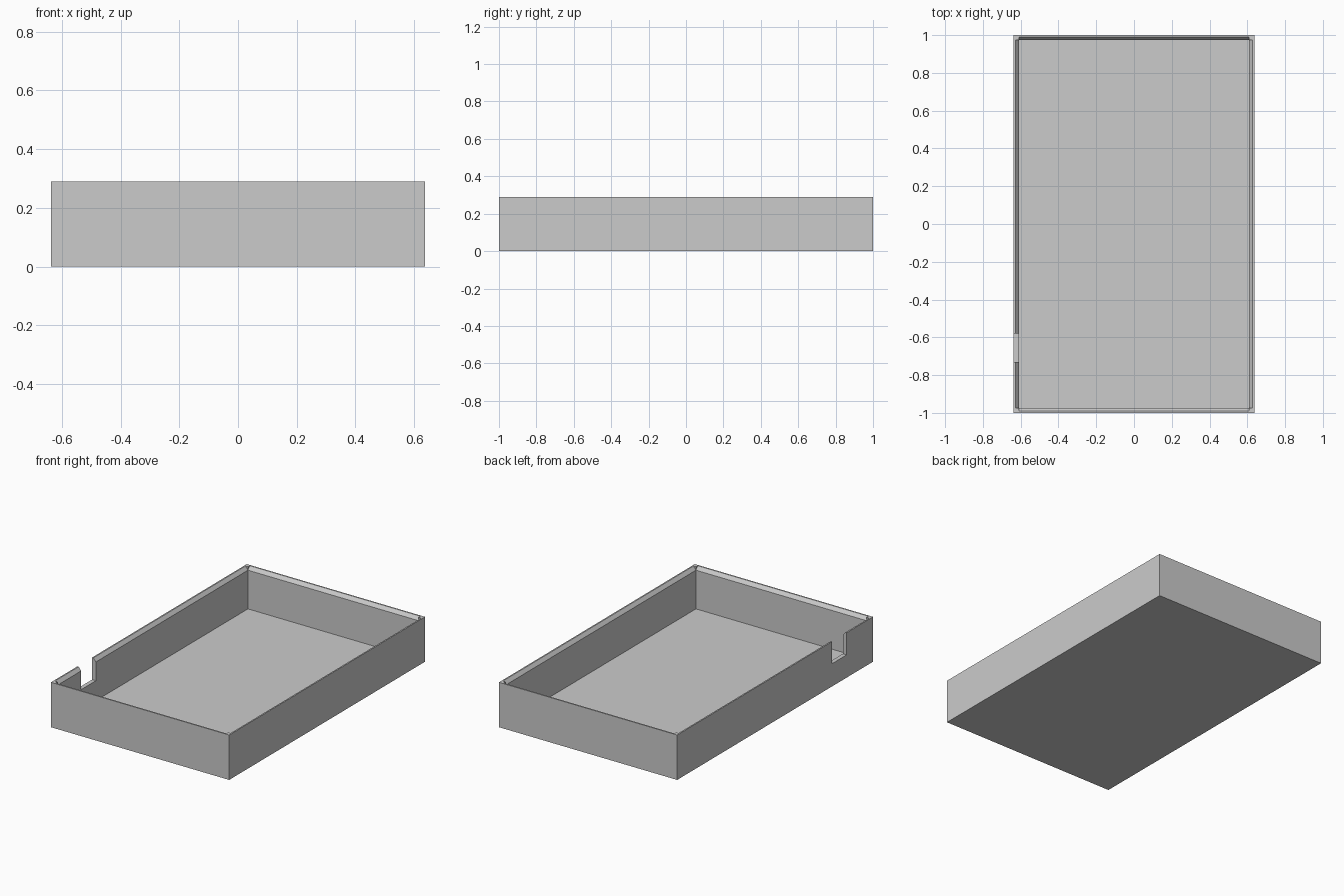
import bpy
import bmesh
from mathutils import Vector

if "Cube" in bpy.data.objects:
    bpy.data.objects.remove(bpy.data.objects["Cube"], do_unlink=True)

# Overall sizes
HALF_X, HALF_Y, HEIGHT = 0.637, 1.0, 0.29
WALL, FLOOR = 0.027, 0.018
RUN, DROP = 0.018, 0.022          # bevel on the inner top edge of each wall
IN_X, IN_Y = HALF_X - WALL, HALF_Y - WALL

grey = bpy.data.materials.new("plain grey")
grey.use_nodes = True
colour = (0.6, 0.6, 0.6, 1)
grey.diffuse_color = colour
grey.node_tree.nodes["Principled BSDF"].inputs["Base Color"].default_value = colour


def prism(name, outline, depth):
    """Extrude a closed 3D outline along the depth vector."""
    bm = bmesh.new()
    face = bm.faces.new([bm.verts.new(p) for p in outline])
    grown = bmesh.ops.extrude_face_region(bm, geom=[face])["geom"]
    verts = [g for g in grown if isinstance(g, bmesh.types.BMVert)]
    bmesh.ops.translate(bm, verts=verts, vec=Vector(depth))
    bmesh.ops.recalc_face_normals(bm, faces=bm.faces)
    mesh = bpy.data.meshes.new(name)
    bm.to_mesh(mesh)
    bm.free()
    mesh.materials.append(grey)
    obj = bpy.data.objects.new(name, mesh)
    bpy.context.collection.objects.link(obj)
    return obj


def box(name, low, high):
    (x0, y0, z0), (x1, y1, z1) = low, high
    base = [(x0, y0, z0), (x1, y0, z0), (x1, y1, z0), (x0, y1, z0)]
    return prism(name, base, (0, 0, z1 - z0))


def cut(target, cutter):
    cutter.hide_render = True
    mod = target.modifiers.new("cut", 'BOOLEAN')
    mod.operation = 'DIFFERENCE'
    mod.solver = 'EXACT'
    mod.object = cutter
    bpy.ops.object.select_all(action='DESELECT')
    bpy.context.view_layer.objects.active = target
    target.select_set(True)
    bpy.ops.object.modifier_apply(modifier=mod.name)
    bpy.data.objects.remove(cutter, do_unlink=True)


# Open tray: solid block hollowed from above
tray = box("open_tray", (-HALF_X, -HALF_Y, 0), (HALF_X, HALF_Y, HEIGHT))
cut(tray, box("cavity_cutter", (-IN_X, -IN_Y, FLOOR), (IN_X, IN_Y, HEIGHT + 0.1)))

# Bevelled seat along the inner top edge, stopping short of the corners
for side in (-1, 1):
    for across, along, axis in ((IN_X, IN_Y, "x"), (IN_Y, IN_X, "y")):
        section = [(across - RUN, HEIGHT - 2 * DROP),
                   (across + 2 * RUN, HEIGHT + DROP),
                   (across - RUN, HEIGHT + DROP)]
        if axis == "x":
            outline = [(side * a, -along, z) for a, z in section]
            depth = (0, 2 * along, 0)
        else:
            outline = [(-along, side * a, z) for a, z in section]
            depth = (2 * along, 0, 0)
        cut(tray, prism("bevel_cutter", outline, depth))

# Cable notch in the side wall
cut(tray, box("notch_cutter", (-HALF_X - 0.1, -0.73, 0.147),
              (-IN_X + 0.05, -0.58, HEIGHT + 0.1)))
